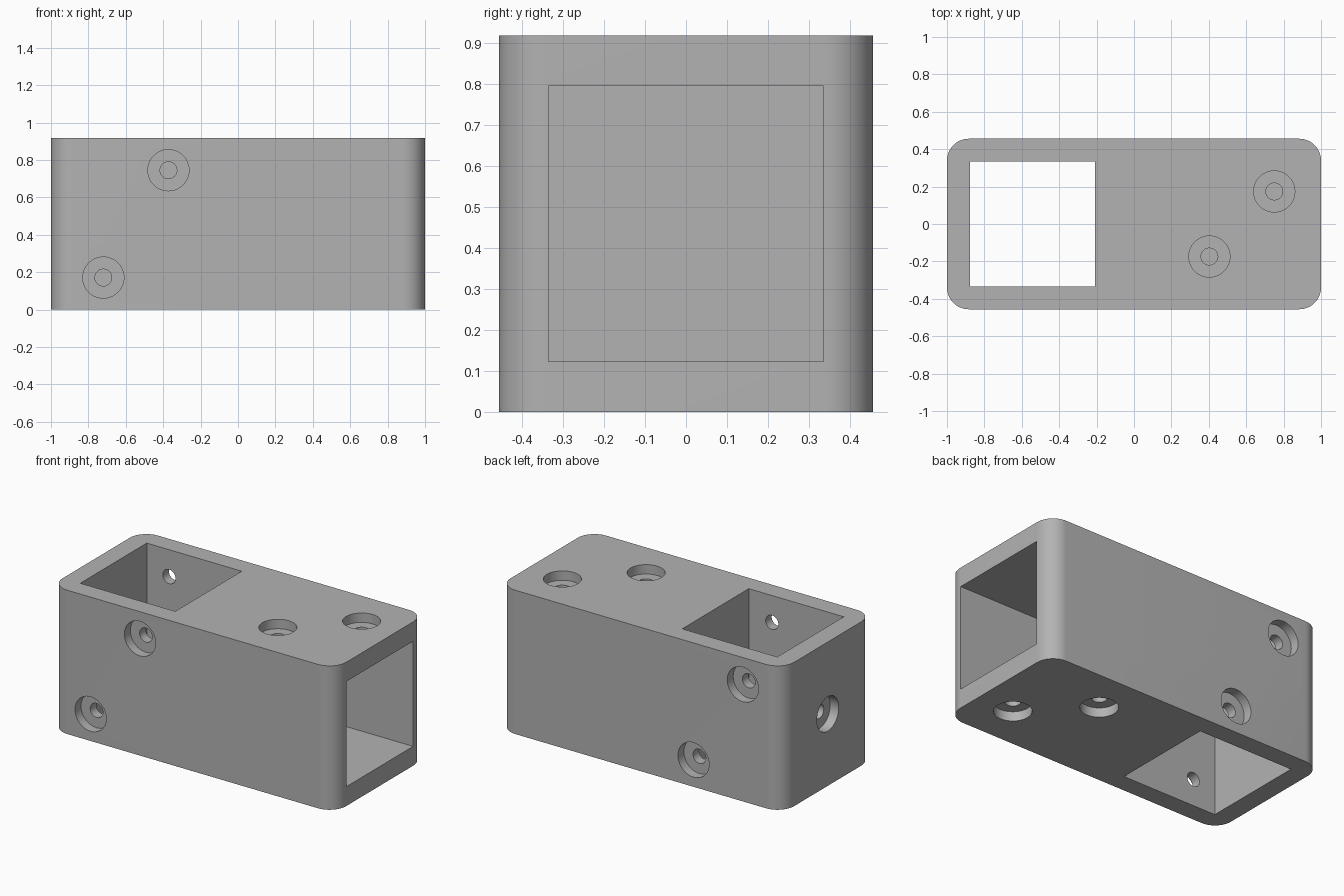
import bpy, bmesh
from math import radians
from mathutils import Matrix, Vector

cube = bpy.data.objects.get("Cube")
if cube:
    bpy.data.objects.remove(cube, do_unlink=True)

HALF_Y, HEIGHT, CORNER = 0.456, 0.917, 0.117
WALL, SOCKET = 0.122, 0.67
MID = HEIGHT / 2

grey = bpy.data.materials.new("plain grey")
grey.use_nodes = True
colour = (0.45, 0.45, 0.45, 1)
grey.diffuse_color = colour
grey.node_tree.nodes["Principled BSDF"].inputs["Base Color"].default_value = colour


def finish(bm, name):
    mesh = bpy.data.meshes.new(name)
    bm.to_mesh(mesh)
    bm.free()
    mesh.materials.append(grey)
    obj = bpy.data.objects.new(name, mesh)
    bpy.context.collection.objects.link(obj)
    return obj


def box(name, low, high, radius=0):
    """Box between two corners, with optional rounded upright edges."""
    low, high = Vector(low), Vector(high)
    bm = bmesh.new()
    bmesh.ops.create_cube(bm, size=1, matrix=Matrix.Translation((low + high) / 2)
                          @ Matrix.Diagonal((*(high - low), 1)))
    if radius:
        upright = [e for e in bm.edges
                   if abs(e.verts[0].co.z - e.verts[1].co.z) > 0.1]
        bmesh.ops.bevel(bm, geom=upright, offset=radius, segments=12,
                        profile=0.5, affect='EDGES')
    return finish(bm, name)


def rod(centre, normal, radius, depth):
    """Cylinder reaching the given depth into a face."""
    start = 0.05
    normal = Vector(normal)
    turn = normal.to_track_quat('Z', 'Y').to_matrix().to_4x4()
    bm = bmesh.new()
    bmesh.ops.create_cone(
        bm, cap_ends=True, segments=48, radius1=radius, radius2=radius,
        depth=depth + start,
        matrix=Matrix.Translation(Vector(centre) + normal * (start - depth) / 2) @ turn)
    return finish(bm, "hole_cutter")


# Rounded block
body = box("connector_block", (-1, -HALF_Y, 0), (1, HALF_Y, HEIGHT), CORNER)

# Upright through socket and the sideways blind socket
s = SOCKET / 2
cutters = [
    box("upright_socket_cutter", (WALL - 1, -s, -0.1),
        (WALL - 1 + SOCKET, s, HEIGHT + 0.1)),
    box("side_socket_cutter", (2 * WALL - 1 + SOCKET, -s, MID - s),
        (1.1, s, MID + s)),
]

# Counterbored screw holes: two on each long face, one on the closed end
near, far, dz, dy = -0.72, -0.372, 0.287, 0.174
screws = [((-1, 0, MID), (-1, 0, 0))]
for side in (-1, 1):
    for x, sign in ((near, 1), (far, -1)):
        screws.append(((x, side * HALF_Y, MID + side * sign * dz), (0, side, 0)))
    for x, sign in ((0.403, -1), (0.75, 1)):
        screws.append(((x, side * sign * dy, HEIGHT if side > 0 else 0), (0, 0, side)))
for centre, normal in screws:
    cutters.append(rod(centre, normal, 0.11, 0.06))
    cutters.append(rod(centre, normal, 0.045, WALL + 0.05))

# Cut everything out of the block
bpy.ops.object.select_all(action='DESELECT')
body.select_set(True)
bpy.context.view_layer.objects.active = body
for cutter in cutters:
    cut = body.modifiers.new("cut", 'BOOLEAN')
    cut.operation = 'DIFFERENCE'
    cut.solver = 'EXACT'
    cut.object = cutter
    bpy.ops.object.modifier_apply(modifier=cut.name)
    bpy.data.objects.remove(cutter, do_unlink=True)

bpy.ops.object.shade_smooth_by_angle(angle=radians(30))
